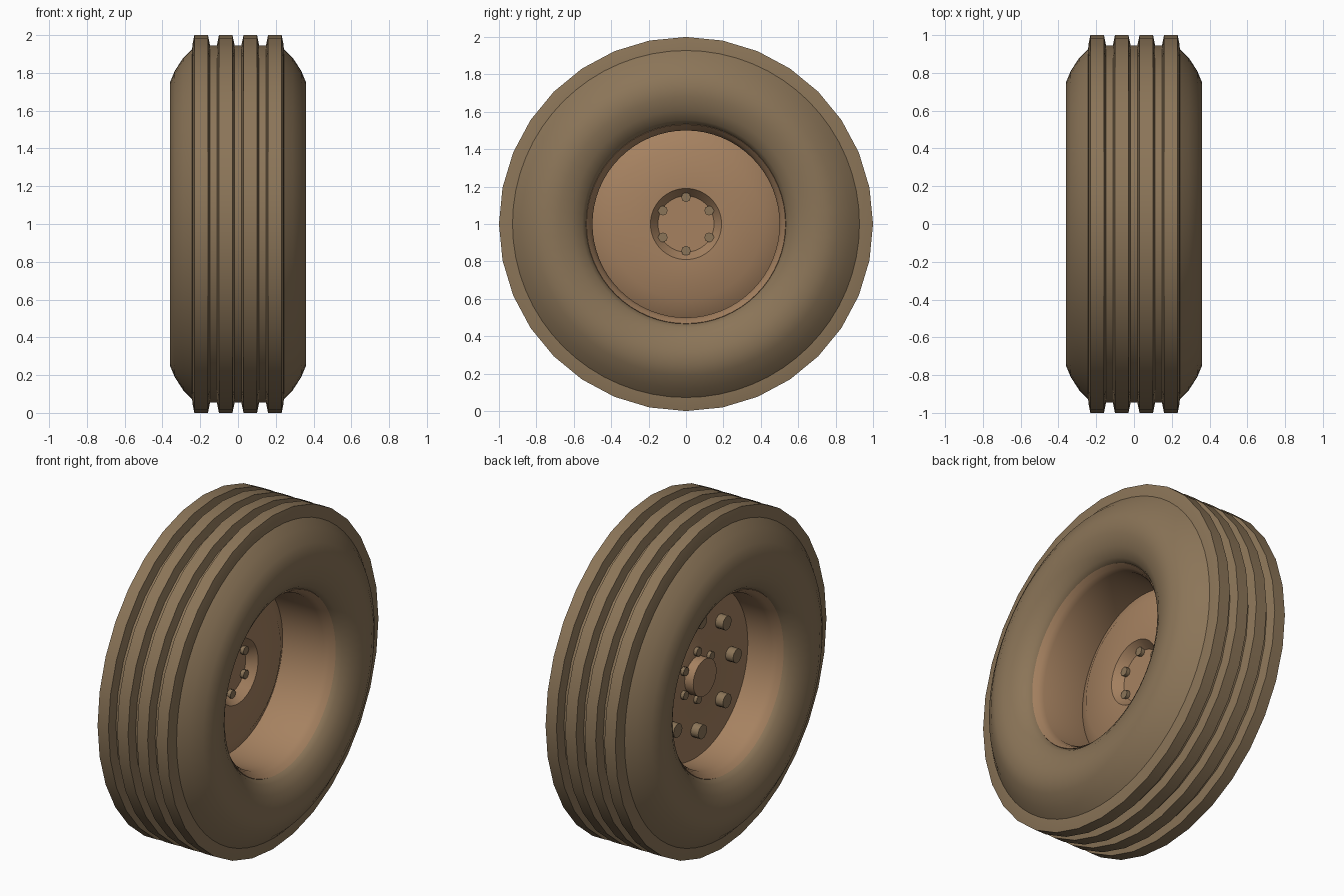
import bpy, bmesh, math
from mathutils import Matrix, Vector

if "Cube" in bpy.data.objects:
    bpy.data.objects.remove(bpy.data.objects["Cube"])


def material(name, rgb):
    m = bpy.data.materials.new(name)
    m.diffuse_color = (*rgb, 1)
    m.use_nodes = True
    m.node_tree.nodes["Principled BSDF"].inputs["Base Color"].default_value = m.diffuse_color
    return m


RUBBER = material("dusty_rubber", (0.26, 0.178, 0.098))
RIM = material("tan_rim", (0.38, 0.222, 0.118))


def finish(bm, name, mat, angle):
    bmesh.ops.recalc_face_normals(bm, faces=bm.faces)
    mesh = bpy.data.meshes.new(name)
    bm.to_mesh(mesh)
    bm.free()
    mesh.materials.append(mat)
    ob = bpy.data.objects.new(name, mesh)
    ob.location.z = 1
    bpy.context.collection.objects.link(ob)
    bpy.ops.object.select_all(action='DESELECT')
    ob.select_set(True)
    bpy.context.view_layer.objects.active = ob
    bpy.ops.object.shade_smooth_by_angle(angle=math.radians(angle))
    return ob


def lathe(name, profile, mat, sides=64, closed=True, angle=30):
    """Spin (x, radius) points around the x axle."""
    bm = bmesh.new()
    rings = []
    for x, r in profile:
        if r == 0:
            rings.append([bm.verts.new((x, 0, 0))] * sides)
            continue
        rings.append([bm.verts.new((x, r * math.sin(2 * math.pi * i / sides),
                                    r * math.cos(2 * math.pi * i / sides)))
                      for i in range(sides)])
    pairs = list(zip(rings, rings[1:]))
    if closed:
        pairs.append((rings[-1], rings[0]))
    for a, b in pairs:
        for i in range(sides):
            j = (i + 1) % sides
            quad = list(dict.fromkeys((a[i], a[j], b[j], b[i])))
            if len(quad) > 2:
                bm.faces.new(quad)
    return finish(bm, name, mat, angle)


def bolt_ring(name, count, ring_r, r, x0, x1, sides, mat):
    """Circle of short pegs parallel to the axle."""
    bm = bmesh.new()
    for i in range(count):
        a = 2 * math.pi * i / count
        pos = Vector(((x0 + x1) / 2, ring_r * math.sin(a), ring_r * math.cos(a)))
        bmesh.ops.create_cone(bm, cap_ends=True, segments=sides, radius1=r, radius2=r,
                              depth=abs(x1 - x0),
                              matrix=Matrix.Translation(pos) @ Matrix.Rotation(math.pi / 2, 4, 'Y'))
    return finish(bm, name, mat, 50)


# tyre body: mirrored sidewall from bead to shoulder
side = [(0.265, 0.53), (0.30, 0.555), (0.335, 0.61), (0.355, 0.68), (0.36, 0.75),
        (0.335, 0.81), (0.29, 0.88), (0.235, 0.935)]
lathe("tyre_body", side + [(-x, r) for x, r in reversed(side)], RUBBER, angle=40)

# tread band with four tapered ribs
tread = [(-0.243, 0.90)]
for c in (-0.195, -0.065, 0.065, 0.195):
    tread += [(c - 0.047, 0.945), (c - 0.036, 1.0), (c + 0.036, 1.0), (c + 0.047, 0.945)]
tread.append((0.243, 0.90))
lathe("tread_band", tread, RUBBER, sides=32)

# rim barrel with flared lips
lip = [(0.25, 0.545), (0.275, 0.532), (0.25, 0.513), (0.22, 0.50)]
lathe("rim_barrel", lip + [(-x, r) for x, r in reversed(lip)], RIM)

# wheel disc: raised face, sunken hub pocket, flat back with boss
lathe("wheel_disc", [(-0.055, 0), (-0.055, 0.15), (0.0, 0.19), (0.0, 0.405),
                     (-0.055, 0.502), (-0.06, 0.502), (-0.06, 0.20), (-0.068, 0.18),
                     (-0.068, 0)], RIM, closed=False)

# axle stub on the inner side
lathe("axle_stub", [(-0.06, 0), (-0.06, 0.11), (-0.125, 0.11), (-0.125, 0)], RIM,
      sides=32, closed=False)

# hub bolts run through the disc, lug nuts sit on the inner side
bolt_ring("hub_bolts", 6, 0.143, 0.026, -0.088, -0.033, 8, RUBBER)
bolt_ring("lug_nuts", 8, 0.33, 0.042, -0.11, -0.05, 10, RUBBER)
